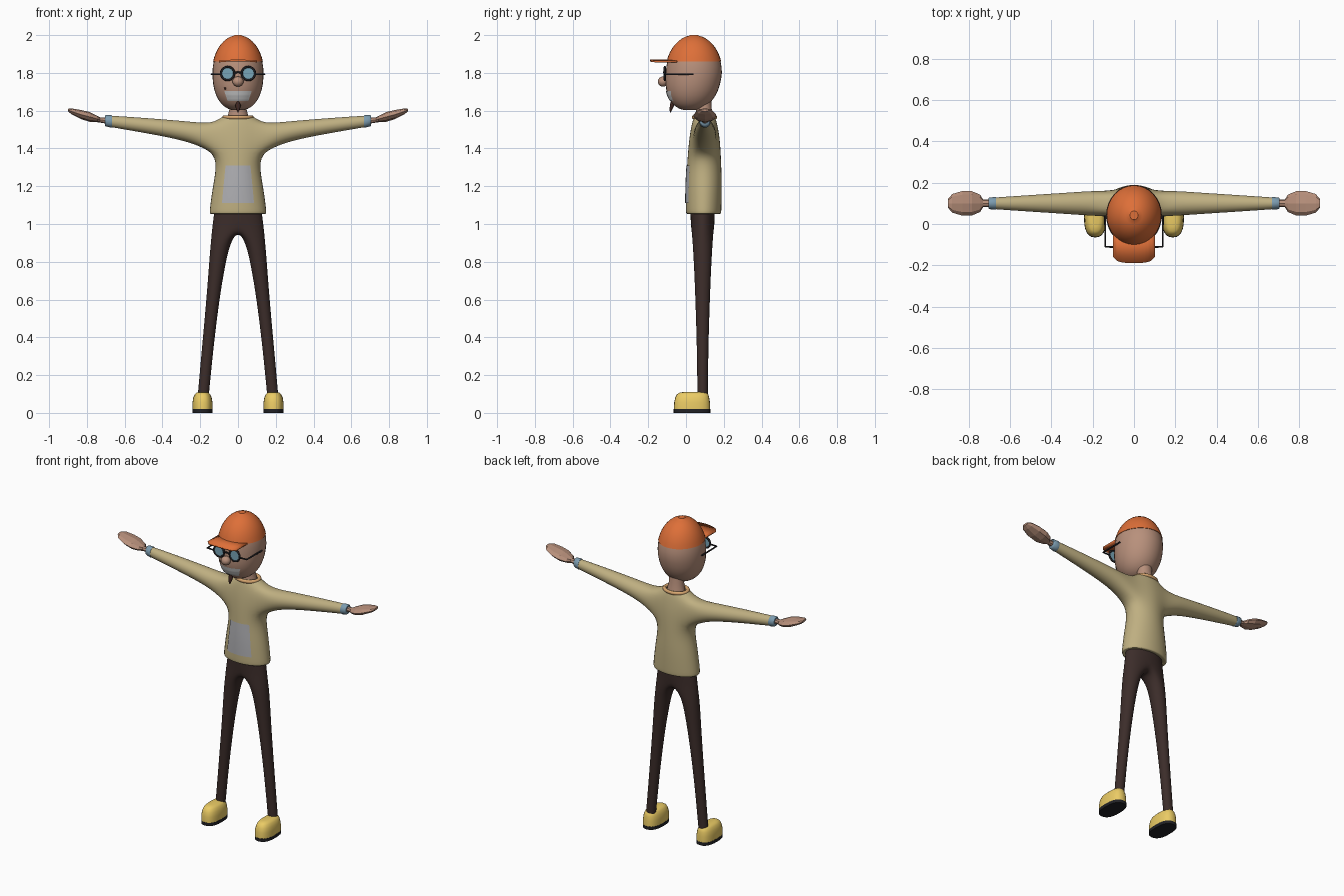
import bpy, bmesh, math
from math import sin, cos, pi, radians

if "Cube" in bpy.data.objects:
    bpy.data.objects.remove(bpy.data.objects["Cube"])

COL = dict(skin=(.48, .28, .2), wool=(.52, .43, .22), trousers=(.045, .026, .023),
           shoe=(.83, .6, .13), black=(.015, .015, .018), cap=(.73, .16, .04),
           blue=(.2, .33, .43), lens=(.19, .38, .48), grey=(.43, .43, .45),
           white=(.55, .55, .53), collar=(.68, .38, .16), hair=(.05, .02, .015))
MATS = {}


def paint(ob, col):
    if col not in MATS:
        MATS[col] = bpy.data.materials.new(col)
        MATS[col].diffuse_color = (*COL[col], 1)
    ob.data.materials.append(MATS[col])


def finish(name, bm, col, mirror=False, smooth=50, subsurf=0):
    bmesh.ops.delete(bm, geom=[v for v in bm.verts if not v.link_faces], context='VERTS')
    bmesh.ops.recalc_face_normals(bm, faces=bm.faces)
    me = bpy.data.meshes.new(name)
    bm.to_mesh(me)
    bm.free()
    ob = bpy.data.objects.new(name, me)
    bpy.context.collection.objects.link(ob)
    paint(ob, col)
    if mirror:
        ob.modifiers.new("mirror", 'MIRROR')
    if subsurf:
        m = ob.modifiers.new("subsurf", 'SUBSURF')
        m.levels = m.render_levels = subsurf
    if smooth:
        bpy.ops.object.select_all(action='DESELECT')
        bpy.context.view_layer.objects.active = ob
        ob.select_set(True)
        bpy.ops.object.shade_smooth_by_angle(angle=radians(smooth))
    return ob


def bridge(bm, a, b, closed=True):
    n = len(a)
    for i in range(n if closed else n - 1):
        j = (i + 1) % n
        bm.faces.new((a[i], a[j], b[j], b[i]))


def loft(name, rings, col, n=24, axis='Z', p=2, **kw):
    """rings: (position on axis, centre u, centre v, radius u, radius v); p shapes a superellipse"""
    bm = bmesh.new()
    loops = []
    for t, cu, cv, ru, rv in rings:
        loop = []
        for i in range(n):
            c, s = cos(2 * pi * i / n), sin(2 * pi * i / n)
            u = cu + ru * math.copysign(abs(c) ** (2 / p), c)
            v = cv + rv * math.copysign(abs(s) ** (2 / p), s)
            loop.append(bm.verts.new((u, v, t) if axis == 'Z' else (t, u, v)))
        loops.append(loop)
    for a, b in zip(loops, loops[1:]):
        bridge(bm, a, b)
    bm.faces.new(loops[0])
    bm.faces.new(loops[-1])
    return finish(name, bm, col, **kw)


K = 1.108  # widens 8-sided cages to make up for subdivision shrinkage


def half_ring(bm, z, yc, a, b):
    return [bm.verts.new((a * K * max(0, cos(t)) if abs(t) < 1.5 else 0, yc + b * K * sin(t), z))
            for t in [radians(d) for d in (-90, -45, 0, 45, 90)]]


# Sweater: torso half rings with sleeves extruded from an opening, mirrored
bm = bmesh.new()
rings = [half_ring(bm, *r) for r in [
    (1.06, .093, .12, .065), (1.05, .093, .15, .092), (1.065, .093, .151, .094),
    (1.2, .095, .133, .095), (1.29, .096, .115, .091), (1.37, .097, .122, .087),
    (1.46, .098, .13, .08), (1.535, .098, .135, .066), (1.565, .098, .085, .056),
    (1.575, .098, .07, .05)]]
for k, (a, b) in enumerate(zip(rings, rings[1:])):
    for i in range(4):
        if not (k in (5, 6) and i in (1, 2)):
            bm.faces.new((a[i], a[i + 1], b[i + 1], b[i]))
lo, mid, hi = rings[5:8]
loop = [lo[1], lo[2], lo[3], mid[3], hi[3], hi[2], hi[1], mid[1]]
for x, z, ry, rz in [(.2, 1.474, .06, .062), (.3, 1.496, .053, .05), (.5, 1.523, .04, .039),
                     (.68, 1.544, .028, .03), (.69, 1.545, .026, .028)]:
    new = [bm.verts.new((x, .1 + ry * K * cos(t), z + rz * K * sin(t)))
           for t in [radians(225 + 45 * i) for i in range(8)]]
    bridge(bm, loop, new)
    loop = new
sweater = finish("sweater", bm, 'wool', mirror=True, smooth=180, subsurf=2)

# Trousers: waist half rings, crotch seam, then a leg tube, mirrored
bm = bmesh.new()
w0 = half_ring(bm, 1.1, .088, .12, .066)
w1 = half_ring(bm, 1.0, .088, .134, .062)
bridge(bm, w0, w1, closed=False)
loop = w1 + [bm.verts.new((0, y, .965)) for y in (.125, .088, .05)]
for z, c, rx, ry in [(.9, .094, .05, .052), (.75, .115, .041, .044), (.6, .133, .034, .038),
                     (.35, .16, .03, .03), (.07, .186, .029, .027)]:
    new = [bm.verts.new((c + rx * K * cos(t), .088 + ry * K * sin(t), z))
           for t in [radians(-90 + 45 * i) for i in range(8)]]
    bridge(bm, loop, new)
    loop = new
finish("trousers", bm, 'trousers', mirror=True, smooth=180, subsurf=2)

# Shoes and soles
loft("shoe_soles", [(0, .188, .032, .054, .097), (.02, .188, .032, .054, .097)],
     'black', p=2.5, mirror=True)
loft("shoes", [(.02, .188, .032, .053, .096), (.055, .188, .032, .053, .095),
               (.08, .188, .033, .049, .09), (.098, .188, .035, .041, .083),
               (.107, .188, .037, .032, .072), (.111, .188, .038, .018, .05)],
     'shoe', p=2.5, mirror=True, smooth=60)

# Cuffs and flat faceted hands
loft("cuffs", [(.668, .1, 1.543, .03, .032), (.672, .1, 1.543, .031, .033),
               (.7, .1, 1.547, .028, .03), (.705, .1, 1.548, .024, .026)],
     'blue', axis='X', mirror=True)
loft("hands", [(.69, .1, 1.547, .019, .017), (.73, .1, 1.551, .018, .014),
               (.745, .1, 1.556, .042, .017), (.785, .1, 1.567, .059, .026),
               (.83, .1, 1.579, .06, .024), (.88, .1, 1.596, .045, .016),
               (.9, .1, 1.603, .022, .007)],
     'skin', n=8, axis='X', mirror=True, smooth=0)

# Neck and collar
loft("neck", [(1.53, 0, .1, .06, .05), (1.58, 0, .098, .052, .045), (1.61, 0, .095, .045, .041),
              (1.68, 0, .09, .045, .042)], 'skin')
bpy.ops.mesh.primitive_torus_add(location=(0, .098, 1.565), major_radius=.072, minor_radius=.012,
                                 major_segments=32, minor_segments=10)
collar = bpy.context.object
collar.name, collar.scale = "collar", (1, .8, .9)
bpy.ops.object.shade_smooth()
paint(collar, 'collar')


# Head and cap share one egg profile
def egg(t, grow=1):
    p = 2 if t > 0 else 2.3
    k = max(.02, 1 - abs(t) ** p) ** (1 / p) * grow
    return (1.8 + .2 * t, 0, .042 + .02 * min(0, t), .135 * k, .148 * k)


head = loft("head", [egg(-cos(pi * i / 20)) for i in range(1, 14)], 'skin', n=32, smooth=60)
loft("cap_crown", [egg(sin(radians(a)), 1.025) for a in (17.5, 25, 33, 41, 49, 57, 65, 73, 81, 86, 89)],
     'cap', n=32, smooth=60)

# Cap brim
bm = bmesh.new()
rows = [[], []]
for i in range(13):
    u = i / 6 - 1
    z = 1.86 + .006 * (1 - u * u)
    rows[0].append(bm.verts.new((.1 * u, -.03, z)))
    rows[1].append(bm.verts.new((.1 * u, -.19 + .012 * u * u + .018 * u ** 8, z)))
bridge(bm, rows[0], rows[1], closed=False)
brim = finish("cap_brim", bm, 'cap')
m = brim.modifiers.new("thickness", 'SOLIDIFY')
m.thickness, m.offset = .009, 0


# Flat patches wrapped onto a surface from the front
def patch(name, target, z0, z1, half0, half1, col, n=12):
    bm = bmesh.new()
    grid = [[bm.verts.new(((half0 + (half1 - half0) * j / n) * (2 * i / n - 1), -.3,
                           z0 + (z1 - z0) * j / n)) for i in range(n + 1)] for j in range(n + 1)]
    for a, b in zip(grid, grid[1:]):
        bridge(bm, a, b, closed=False)
    ob = finish(name, bm, col)
    m = ob.modifiers.new("wrap", 'SHRINKWRAP')
    m.target, m.wrap_method, m.offset = target, 'PROJECT', .004
    m.use_project_y, m.use_positive_direction, m.use_negative_direction = True, True, False


patch("sweater_patch", sweater, 1.11, 1.31, .085, .066, 'grey')
patch("mouth", head, 1.65, 1.705, .055, .073, 'white')


# Nose, mole and chin beard
def ball(name, loc, scale, col):
    bpy.ops.mesh.primitive_uv_sphere_add(segments=20, ring_count=12, radius=1, location=loc)
    ob = bpy.context.object
    ob.name, ob.scale = name, scale
    bpy.ops.object.shade_smooth()
    paint(ob, col)


ball("nose", (0, -.122, 1.754), (.029, .027, .027), 'skin')
ball("mole", (-.068, -.083, 1.718), (.006, .006, .006), 'hair')
loft("chin_beard", [(1.59, 0, -.083, .002, .002), (1.61, 0, -.079, .011, .009),
                    (1.63, 0, -.073, .015, .012), (1.648, 0, -.076, .006, .006)], 'hair', n=10)


# Glasses: rims, lenses, bridge and temples
def wire(name, pts, r):
    cu = bpy.data.curves.new(name, 'CURVE')
    cu.dimensions, cu.bevel_depth, cu.bevel_resolution, cu.use_fill_caps = '3D', r, 2, True
    sp = cu.splines.new('POLY')
    sp.points.add(len(pts) - 1)
    for p, co in zip(sp.points, pts):
        p.co = (*co, 1)
    ob = bpy.data.objects.new(name, cu)
    bpy.context.collection.objects.link(ob)
    paint(ob, 'black')


for side, s in (("left", 1), ("right", -1)):
    at, turn = (.055 * s, -.112, 1.797), (pi / 2, 0, 0)
    bpy.ops.mesh.primitive_torus_add(location=at, rotation=turn, major_radius=.035, minor_radius=.006,
                                     major_segments=28, minor_segments=8)
    bpy.context.object.name = side + "_rim"
    bpy.ops.object.shade_smooth()
    paint(bpy.context.object, 'black')
    bpy.ops.mesh.primitive_cylinder_add(vertices=28, radius=.034, depth=.004, location=at, rotation=turn)
    bpy.context.object.name = side + "_lens"
    paint(bpy.context.object, 'lens')
    wire(side + "_temple", [(.09 * s, -.112, 1.793), (.138 * s, -.11, 1.793), (.14 * s, .04, 1.793)], .005)
wire("glasses_bridge", [(-.024, -.114, 1.8), (0, -.117, 1.804), (.024, -.114, 1.8)], .005)

for m in bpy.data.materials:
    if m.users and not m.is_grease_pencil:
        m.use_nodes = True
        m.node_tree.nodes["Principled BSDF"].inputs["Base Color"].default_value = m.diffuse_color
